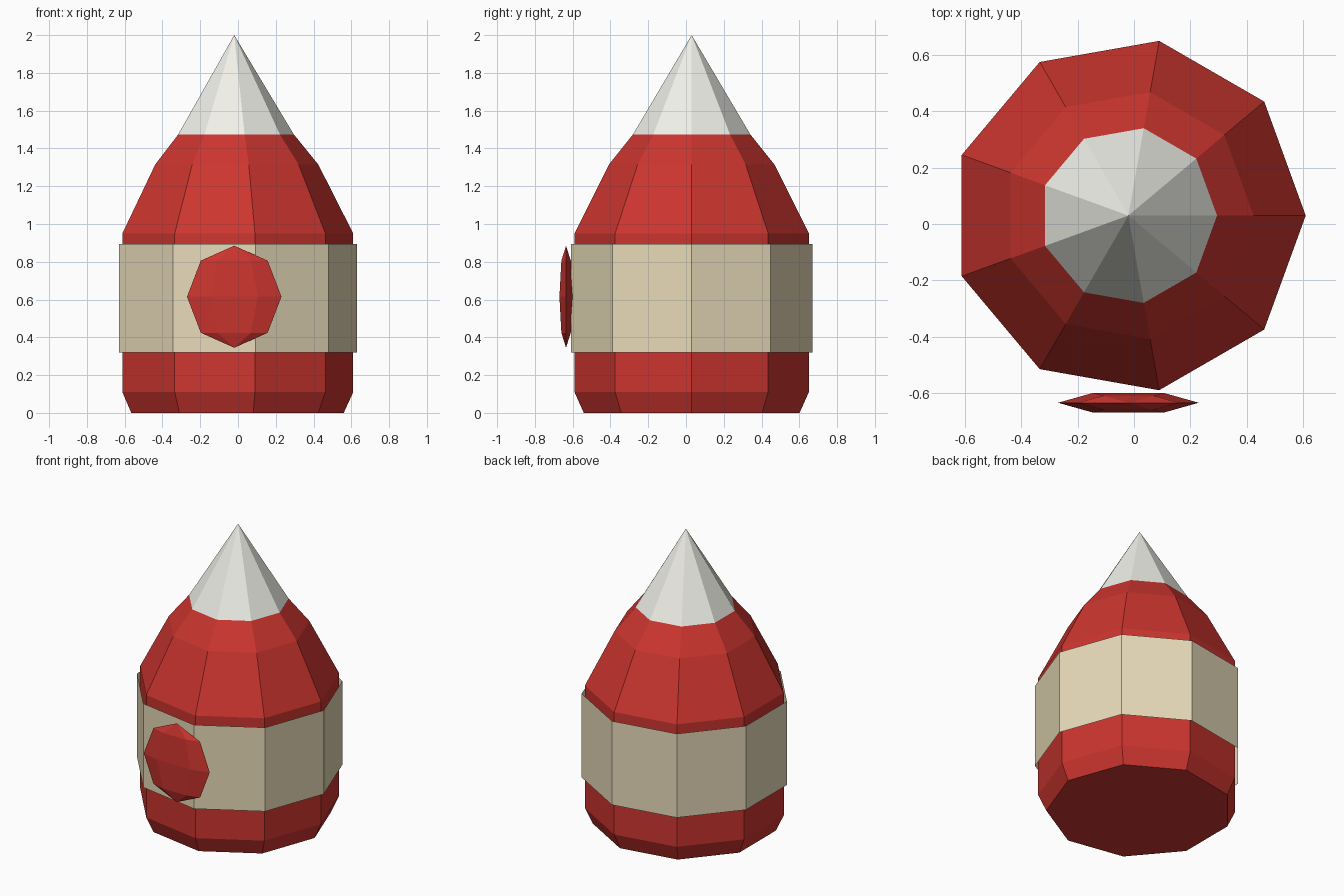
import bpy, bmesh
from math import sin, cos, tau

if "Cube" in bpy.data.objects:
    bpy.data.objects.remove(bpy.data.objects["Cube"])

CX, CY, SIDES = -0.02, 0.03, 9


def material(name, rgb):
    m = bpy.data.materials.new(name)
    m.diffuse_color = (*rgb, 1)
    m.use_nodes = True
    m.node_tree.nodes["Principled BSDF"].inputs["Base Color"].default_value = m.diffuse_color
    return m


def lathe(name, profile, mat, sides=SIDES, centre=(CX, CY, 0), y_scale=1, cap_base=False):
    """Turn (radius, z) points around z; a zero radius becomes a single pole."""
    bm = bmesh.new()
    rings = []
    for r, z in profile:
        count = sides if r else 1
        rings.append([bm.verts.new((r * cos(tau * i / sides), r * y_scale * sin(tau * i / sides), z))
                      for i in range(count)])
    for a, b in zip(rings, rings[1:]):
        for i in range(sides):
            j = (i + 1) % sides
            quad = [a[i % len(a)], a[j % len(a)], b[j % len(b)], b[i % len(b)]]
            bm.faces.new(list(dict.fromkeys(quad)))
    if cap_base:
        bm.faces.new(rings[0][::-1])
    mesh = bpy.data.meshes.new(name)
    bm.to_mesh(mesh)
    bm.free()
    mesh.materials.append(mat)
    obj = bpy.data.objects.new(name, mesh)
    obj.location = centre
    bpy.context.collection.objects.link(obj)
    return obj


red = material("red", (0.60, 0.035, 0.028))
cream = material("cream", (0.80, 0.70, 0.48))
white = material("white", (0.87, 0.87, 0.81))

# Hull with a flat base and tapering shoulders
lathe("hull", [(0.58, 0), (0.63, 0.11), (0.63, 0.95), (0.445, 1.315), (0.315, 1.475)],
      red, cap_base=True)
# Pointed nose
lathe("nose_cone", [(0.315, 1.475), (0, 2.0)], white)
# Open sleeve around the middle
lathe("middle_band", [(0.65, 0.32), (0.65, 0.895)], cream)
# Flattened low-poly ball on the front
lathe("front_button", [(0, -0.27), (0.177, -0.191), (0.25, 0), (0.177, 0.191), (0, 0.27)],
      red, sides=6, centre=(CX, -0.635, 0.615), y_scale=0.162)
